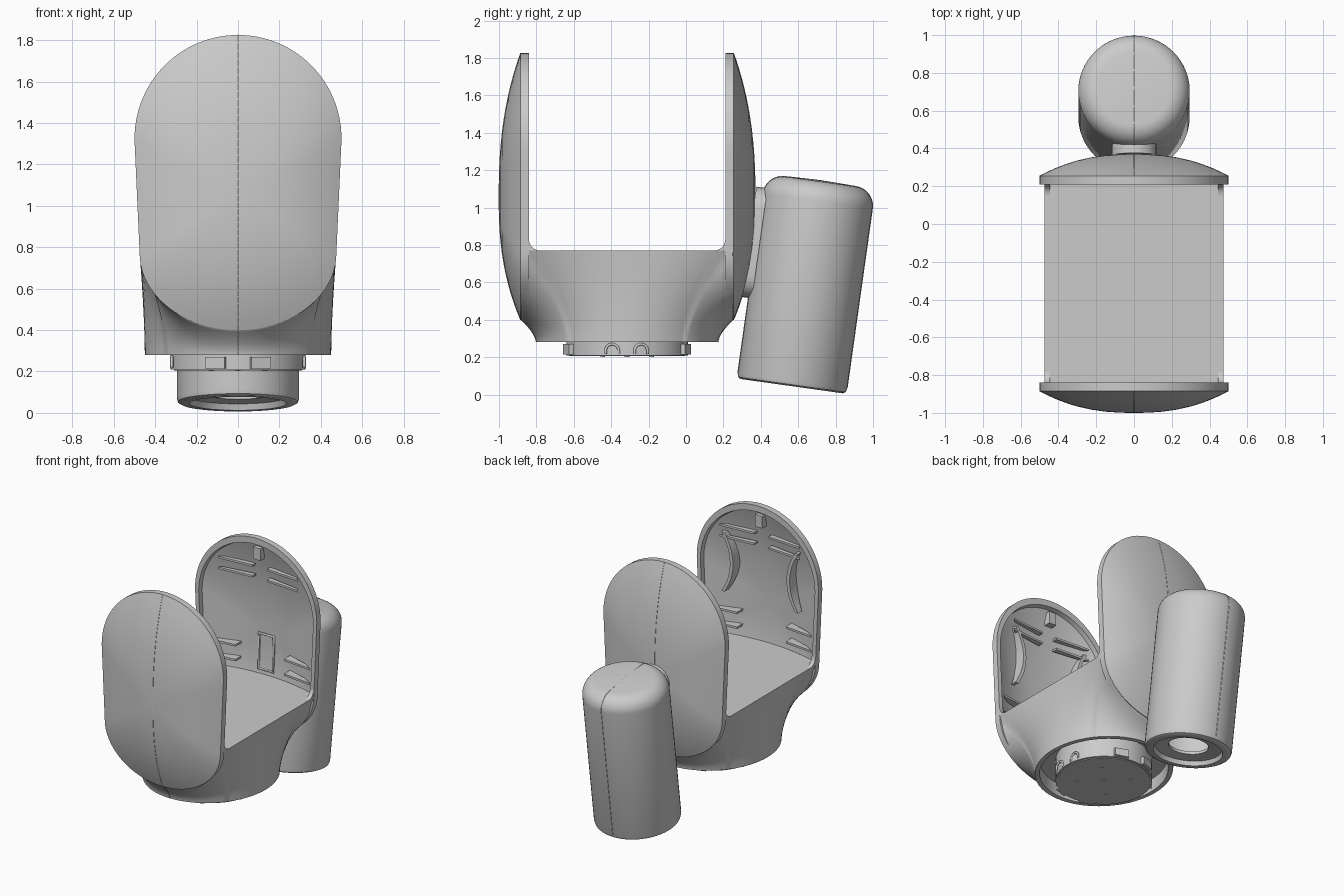
import bpy, bmesh, math
from mathutils import Matrix, Vector

if "Cube" in bpy.data.objects:
    bpy.data.objects.remove(bpy.data.objects["Cube"], do_unlink=True)

GREY = bpy.data.materials.new("housing grey")
GREY.use_nodes = True
GREY.diffuse_color = (0.6, 0.6, 0.6, 1)
GREY.node_tree.nodes["Principled BSDF"].inputs["Base Color"].default_value = (0.6, 0.6, 0.6, 1)

YOKE = Matrix.Translation((0, -0.315, 0))
LAMP = Matrix.Translation((0, 0.565, 0.045)) @ Matrix.Rotation(math.radians(-8), 4, 'X')
FLOOR, HALF, RIM = 0.77, 0.475, 0.525
CENTRE = 1.05


def loft(name, rings, frame=YOKE, crease=32):
    """Skin equal-length closed rings and cap both ends."""
    bm = bmesh.new()
    loops = [[bm.verts.new(p) for p in ring] for ring in rings]
    n = len(loops[0])
    for a, b in zip(loops, loops[1:]):
        for i in range(n):
            j = (i + 1) % n
            bm.faces.new((a[i], a[j], b[j], b[i]))
    bm.faces.new(loops[0])
    bm.faces.new(loops[-1])
    bmesh.ops.recalc_face_normals(bm, faces=bm.faces)
    bm.transform(frame)
    mesh = bpy.data.meshes.new(name)
    bm.to_mesh(mesh)
    bm.free()
    obj = bpy.data.objects.new(name, mesh)
    bpy.context.collection.objects.link(obj)
    mesh.materials.append(GREY)
    bpy.ops.object.select_all(action='DESELECT')
    obj.select_set(True)
    bpy.context.view_layer.objects.active = obj
    bpy.ops.object.shade_smooth_by_angle(angle=math.radians(crease))


def prism(name, points, push, frame=YOKE):
    ring = [Vector(p) for p in points]
    loft(name, [ring, [p + Vector(push) for p in ring]], frame)


def lathe(name, profile, frame=YOKE, n=64):
    loft(name, [[(r * math.cos(k * math.tau / n), r * math.sin(k * math.tau / n), z)
                 for k in range(n)] for r, z in profile], frame)


def box(name, x, y, z, frame=YOKE):
    prism(name, [(x[0], y[0], z[0]), (x[1], y[0], z[0]), (x[1], y[1], z[0]), (x[0], y[1], z[0])],
          (0, 0, z[1] - z[0]), frame)


def tube(name, points, radius, frame, closed=False):
    curve = bpy.data.curves.new(name, 'CURVE')
    curve.dimensions = '3D'
    curve.bevel_depth = radius
    curve.bevel_resolution = 1
    line = curve.splines.new('POLY')
    line.points.add(len(points) - 1)
    line.use_cyclic_u = closed
    for p, co in zip(line.points, points):
        p.co = (*(frame @ Vector(co)), 1)
    obj = bpy.data.objects.new(name, curve)
    bpy.context.collection.objects.link(obj)
    curve.materials.append(GREY)


def lower_arc(steps):
    """Rounded lower edge of an arm, from +x to -x."""
    return [(HALF * math.cos(a), FLOOR - 0.37 * math.sin(a))
            for a in (math.pi * k / steps for k in range(steps + 1))]


# Arm outline: round head, tapering sides, rounded foot
head = [(0.5 * math.cos(math.pi * k / 32), 1.325 + 0.5 * math.sin(math.pi * k / 32)) for k in range(33)]
left_side = [(0.5 - 0.025 * k / 8, 1.325 - (1.325 - FLOOR) * k / 8) for k in range(1, 8)]
right_side = [(-x, z) for x, z in reversed(left_side)]
outline = head + right_side + list(reversed(lower_arc(32))) + list(reversed(left_side))


def bulge(r):
    return RIM + 0.045 + 0.115 * (1 - r ** 2.4)


def arm(name, side):
    steps = [0.03, 0.15, 0.3, 0.45, 0.6, 0.72, 0.84, 0.93, 1]
    profile = [(r, bulge(r)) for r in steps] + [(1, RIM), (0.94, RIM)]
    profile += [(r * 0.93, bulge(r * 0.93) - 0.03) for r in reversed(steps)]
    loft(name, [[(x * r, side * y, CENTRE + (z - CENTRE) * r) for x, z in outline]
                for r, y in profile])


arm("front_arm", -1)
arm("back_arm", 1)

# Base: blends from a round foot up to the arm edges and flat floor
edge, foot = [], []
corner = math.radians(40)
for k, (x, z) in enumerate(lower_arc(40)):
    edge.append((x, -RIM - 0.04, z))
    foot.append(-corner - (math.pi - 2 * corner) * k / 40)
for k in range(-10, 11):
    edge.append((-HALF, k * 0.0525, FLOOR))
    foot.append(math.pi - corner * k / 10)
edge += [(-x, -y, z) for x, y, z in edge]
foot += [a + math.pi for a in foot]
foot = [(0.45 * math.cos(a), 0.485 * math.sin(a)) for a in foot]
rings = [[(x * s, y * s, z) for x, y in foot] for s, z in ((0.92, 0.37), (0.93, 0.28))]
for k in range(13):
    t = k / 12
    rings.append([(fx + (x - fx) * t ** 1.6, fy + (y - fy) * t ** 1.6, 0.28 + (z - 0.28) * t)
                  for (fx, fy), (x, y, z) in zip(foot, edge)])
floor = []
for x, y, z in edge:
    if abs(y) > RIM:
        y = math.copysign(0.555 + 0.08 * (1 - (x / HALF) ** 2), y)
    floor.append((x * 0.995, y, FLOOR))
loft("base_body", rings + [floor], crease=55)

for sx in (-1, 1):
    for sy in (-1, 1):
        # Small fillets where the floor edge meets the arms
        arc = [(RIM - 0.06 + 0.06 * math.sin(a), FLOOR + 0.06 - 0.06 * math.cos(a))
               for a in (math.pi / 2 * k / 8 for k in range(9))]
        prism("corner_fillet", [(sx * 0.445, sy * y, z) for y, z in arc + [(RIM + 0.01, FLOOR + 0.06),
              (RIM + 0.01, FLOOR)]], (sx * 0.03, 0, 0))
        # Thin ribs inside the arms
        for z in (0.84, 0.95):
            prism("lower_rib", [(sx * 0.43, sy * 0.545, z), (sx * 0.2, sy * 0.57, z),
                                (sx * 0.2, sy * 0.64, z), (sx * 0.36, sy * 0.59, z)], (0, 0, 0.015))
        for z in (1.5, 1.58):
            prism("upper_rib", [(sx * 0.33, sy * 0.55, z), (sx * 0.06, sy * 0.57, z),
                                (sx * 0.06, sy * 0.61, z), (sx * 0.3, sy * 0.575, z)], (0, 0, 0.015))
    # Curved guides inside the front arm
    bow = [(0.22 + 0.07 * k * k, 1.32 + 0.22 * k, k) for k in (i / 6 for i in range(-6, 7))]
    strip = bow + [(x + 0.025, z, k) for x, z, k in reversed(bow)]
    loft("curved_guide", [[(sx * x, -0.55, z) for x, z, k in strip],
                          [(sx * x, -0.635 + 0.04 * k * k, z) for x, z, k in strip]])
    box("top_latch", (-0.03, 0.03), sorted((sx * 0.535, sx * 0.585)), (1.66, 1.75))

# Slot rim inside the back arm
tube("slot_rim", [(-0.06, 0.645, 0.8), (0.06, 0.645, 0.8), (0.06, 0.65, 1.06), (-0.06, 0.65, 1.06)],
     0.01, YOKE, True)

# Mounting drum under the base
lathe("drum", [(0.325, 0.38), (0.325, 0.21)])
lathe("drum_plate", [(0.31, 0.212), (0.31, 0.205)])
for x, y in ((0, 0), (1, 1), (1, -1), (-1, 1), (-1, -1)):
    lathe("screw_head", [(0.013, 0.206), (0.013, 0.202)],
          YOKE @ Matrix.Translation((x * 0.13, y * 0.13, 0)), 16)
for angle in (71, 109, 251, 289):
    spin = YOKE @ Matrix.Rotation(math.radians(angle), 4, 'Z')
    box("drum_tab", (0.3, 0.345), (-0.05, 0.05), (0.215, 0.27), spin)
for sx in (-1, 1):
    for y in (-0.08, 0.075):
        arch = [(sx * 0.32, y + 0.035 * math.cos(a), 0.235 + 0.035 * math.sin(a))
                for a in (math.pi * k / 10 for k in range(11))]
        ends = [(sx * 0.32, y + s * 0.035, 0.218) for s in (1, -1)]
        tube("drum_arch", [ends[0]] + arch + [ends[1]], 0.008, YOKE)

# Lamp: tilted rounded cylinder, hollow behind a narrow mouth
dome = [(0.19 + 0.105 * math.cos(a), 1.0 + 0.105 * math.sin(a))
        for a in (math.pi / 2 * k / 10 for k in range(11))]
lathe("lamp_body", [(0.02, 1.06), (0.26, 1.0), (0.26, 0.06), (0.135, 0.06), (0.135, 0.04), (0.225, 0.03),
                    (0.235, 0.0), (0.275, 0.0), (0.29, 0.008), (0.295, 0.025)]
      + dome + [(0.1, 1.11), (0.01, 1.112)], LAMP)

# Bracket joining the lamp to the back arm
pill = [(0.12 * math.cos(a), -0.335, (0.91 if k < 13 else 0.555) + 0.12 * math.sin(a))
        for k, a in ((k, math.pi * (k if k < 13 else k - 1) / 12) for k in range(26))]
prism("lamp_bracket", pill, (0, 0.06, 0), LAMP)

# Fine seam ridges along the middle
for side in (-1, 1):
    path = []
    for k in range(-20, 21):
        r = abs(k) / 20
        z = CENTRE + r * (1.825 - CENTRE if k > 0 else 0.4 - CENTRE)
        path.append((0, side * (bulge(r) - 0.001), z))
    tube("arm_seam", path, 0.003, YOKE)
    tube("foot_seam", [(0, side * (0.485 + 0.08 * t ** 1.6), 0.28 + 0.12 * t)
                       for t in (k / 6 for k in range(7))], 0.003, YOKE)
    tube("lamp_seam", [(0, side * r, z) for r, z in [(0.295, 0.03)] + dome + [(0, 1.11)]],
         0.003, LAMP)
